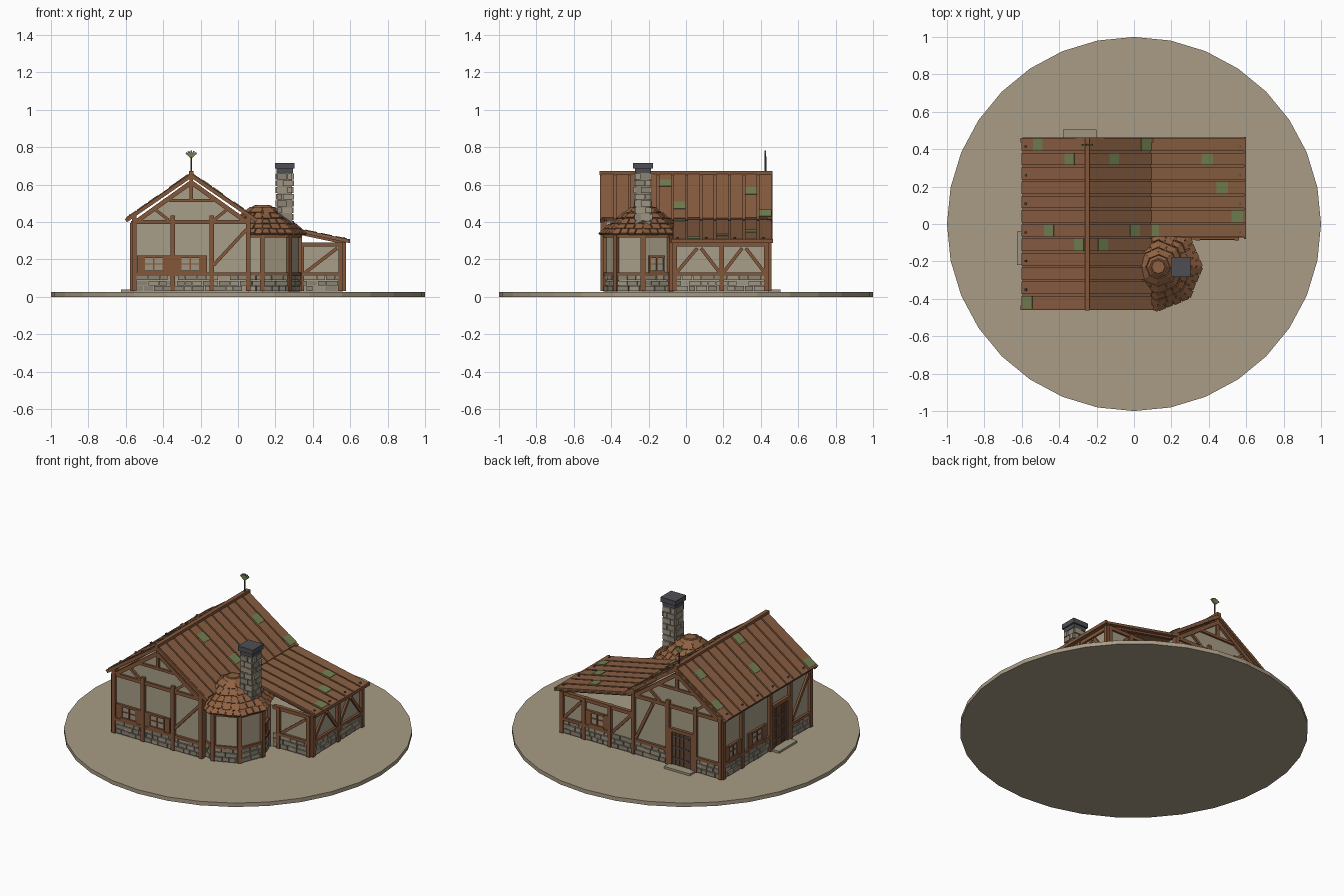
import bpy, bmesh, math, random
from mathutils import Matrix, Vector

random.seed(4)
if "Cube" in bpy.data.objects:
    bpy.data.objects.remove(bpy.data.objects["Cube"])

COLOURS = {"earth": "A89C85", "plaster": "A99F88", "timber": "85573A", "roof_wood": "8A5F43",
           "shingle": "8F6142", "moss": "748052", "stone": "8C8576", "pale_stone": "9F9683",
           "iron": "4E4F54", "door_wood": "654633"}
MATS = {}
for label, code in COLOURS.items():
    rgb = [((int(code[i:i + 2], 16) / 255 + 0.055) / 1.055) ** 2.4 for i in (0, 2, 4)]
    m = bpy.data.materials.new(label)
    m.use_nodes = True
    m.diffuse_color = (*rgb, 1)
    m.node_tree.nodes["Principled BSDF"].inputs["Base Color"].default_value = (*rgb, 1)
    MATS[label] = m


class Part:
    """One object gathered from several solids, with one or more colours."""
    def __init__(self, name, *mats):
        self.name, self.mats, self.bm = name, mats, bmesh.new()

    def box(self, size, matrix, mat=0):
        vs = bmesh.ops.create_cube(self.bm, size=1, matrix=matrix @ Matrix.Diagonal((*size, 1)))["verts"]
        for f in {f for v in vs for f in v.link_faces}:
            f.material_index = mat

    def block(self, lo, hi, mat=0):
        lo, hi = Vector(lo), Vector(hi)
        self.box(hi - lo, Matrix.Translation((lo + hi) / 2), mat)

    def drum(self, sides, r1, r2, z1, z2, x=0, y=0, turn=0):
        mx = Matrix.Translation((x, y, (z1 + z2) / 2)) @ Matrix.Rotation(turn, 4, 'Z')
        bmesh.ops.create_cone(self.bm, cap_ends=True, segments=sides, radius1=r1, radius2=r2,
                              depth=z2 - z1, matrix=mx)

    def prism(self, outline, y0, y1):
        f = self.bm.faces.new([self.bm.verts.new((x, y0, z)) for x, z in outline])
        ext = bmesh.ops.extrude_face_region(self.bm, geom=[f])["geom"]
        bmesh.ops.translate(self.bm, vec=(0, y1 - y0, 0), verts=[v for v in ext if isinstance(v, bmesh.types.BMVert)])

    def done(self):
        bmesh.ops.recalc_face_normals(self.bm, faces=self.bm.faces)
        mesh = bpy.data.meshes.new(self.name)
        self.bm.to_mesh(mesh)
        self.bm.free()
        for label in self.mats:
            mesh.materials.append(MATS[label])
        bpy.context.collection.objects.link(bpy.data.objects.new(self.name, mesh))


def facing(x, y, angle):
    """Wall frame: local x runs along the wall, local -y points outward."""
    return Matrix.Translation((x, y, 0)) @ Matrix.Rotation(angle, 4, 'Z')


def beam(part, frame, a, b, w=0.022, d=0.024, mat=0, out=0.0):
    """Straight timber between two (along, height) points on a wall."""
    dx, dz = b[0] - a[0], b[1] - a[1]
    mx = (frame @ Matrix.Translation(((a[0] + b[0]) / 2, -out, (a[1] + b[1]) / 2))
          @ Matrix.Rotation(-math.atan2(dz, dx), 4, 'Y'))
    part.box((math.hypot(dx, dz), d, w), mx, mat)


def stones(part, frame, u0, u1, z0=0.03, rows=3, h=0.029):
    """Uneven courses of stone along a wall foot."""
    for r in range(rows):
        u = u0
        while u < u1 - 0.005:
            w = min(random.uniform(0.035, 0.075), u1 - u)
            z = z0 + (r + 0.5) * h
            beam(part, frame, (u + 0.002, z), (u + w - 0.002, z), h - 0.004,
                 random.uniform(0.014, 0.026), random.choice((0, 0, 1)))
            u += w


def window(part, frame, u, w=0.1, z0=0.135, z1=0.215, shutters=True):
    """Frame, pane, glazing bars and shutters; colours are timber, pane, door wood."""
    zm = (z0 + z1) / 2
    beam(part, frame, (u - w / 2, zm), (u + w / 2, zm), z1 - z0, 0.012, 1)
    for z in (z0, z1):
        beam(part, frame, (u - w / 2 - 0.006, z), (u + w / 2 + 0.006, z), 0.012, 0.03)
    for s in (-0.5, 0, 0.5):
        beam(part, frame, (u + s * w, z0), (u + s * w, z1), 0.008, 0.024)
    beam(part, frame, (u - w / 2, zm), (u + w / 2, zm), 0.006, 0.02)
    if shutters:
        for s in (-1, 1):
            c = u + s * (w / 2 + 0.022)
            beam(part, frame, (c - 0.018, zm), (c + 0.018, zm), z1 - z0 + 0.01, 0.022)


FRONT, BACK = facing(0, -0.44, 0), facing(0, 0.44, math.pi)       # back runs along -x
LEFT, RIGHT = facing(-0.56, 0, -math.pi / 2), facing(0.56, 0, math.pi / 2)  # left runs along -y
WING = facing(0, -0.07, 0)
TX, TY, TR = 0.13, -0.23, 0.2
APO, SIDE = TR * math.cos(math.pi / 8), TR * math.sin(math.pi / 8)
TURRET = [facing(TX + APO * math.cos(a), TY + APO * math.sin(a), a + math.pi / 2)
          for a in [math.radians(22.5 + 45 * k) for k in (-3, -2, -1, 0)]]

# Ground and walls
p = Part("ground_disc", "earth")
p.drum(32, 1, 1, 0, 0.025)
p.done()
p = Part("main_walls", "plaster")
p.prism([(-0.56, 0.025), (0.06, 0.025), (0.06, 0.4), (0.02, 0.41), (-0.25, 0.61), (-0.52, 0.41), (-0.56, 0.4)], -0.44, 0.44)
p.done()
p = Part("wing_walls", "plaster")
p.block((0.05, -0.07, 0.025), (0.56, 0.44, 0.285))
p.done()
p = Part("turret_walls", "plaster")
p.drum(8, TR, TR, 0.025, 0.34, TX, TY)
p.done()

# Stone footing
p = Part("stone_footing", "stone", "pale_stone")
for frame, u0, u1 in ((FRONT, -0.55, 0.05), (BACK, -0.55, 0.2), (BACK, 0.37, 0.55), (LEFT, -0.43, 0.05),
                      (LEFT, 0.21, 0.43), (RIGHT, -0.06, 0.43), (WING, 0.3, 0.55)):
    stones(p, frame, u0, u1)
for frame in TURRET:
    stones(p, frame, -SIDE, SIDE)
p.done()

# Timber frame: posts and rails for each wall
p = Part("timber_frame", "timber")
for frame, u0, u1, top, posts, over in (
        (FRONT, -0.56, 0.06, 0.4, (-0.555, -0.35, -0.14, 0.055), 0.035),
        (BACK, -0.06, 0.56, 0.4, (-0.055, 0.19, 0.38, 0.555), 0.035),
        (BACK, -0.56, -0.06, 0.28, (-0.555, -0.4, -0.22), 0.01),
        (LEFT, -0.44, 0.44, 0.395, (-0.435, -0.25, 0.03, 0.23, 0.435), 0),
        (RIGHT, -0.07, 0.44, 0.28, (-0.06, 0.19, 0.43), 0.01),
        (WING, 0.3, 0.56, 0.28, (0.34, 0.55), 0.01)):
    beam(p, frame, (u0, top), (u1, top))
    for a, b in zip(posts, posts[1:]):
        if (frame, a) not in ((BACK, 0.19), (LEFT, 0.03)):
            beam(p, frame, (a, 0.12), (b, 0.12), 0.018, 0.03)
    for u in posts:
        beam(p, frame, (u, 0.03), (u, top + over), 0.024, 0.034)
# Braces
for frame, a, b in ((FRONT, (-0.13, 0.17), (0.045, 0.36)), (WING, (0.36, 0.13), (0.53, 0.26)),
                    (BACK, (-0.2, 0.13), (-0.07, 0.27)), (BACK, (-0.54, 0.13), (-0.42, 0.26)),
                    (BACK, (-0.04, 0.13), (0.08, 0.38)), (LEFT, (0.25, 0.14), (0.42, 0.37)),
                    (RIGHT, (-0.05, 0.13), (0.06, 0.26)), (RIGHT, (0.08, 0.26), (0.18, 0.13)),
                    (RIGHT, (0.2, 0.13), (0.3, 0.26)), (RIGHT, (0.32, 0.26), (0.42, 0.13))):
    beam(p, frame, a, b, 0.018)
# Gable trusses
for frame, c in ((FRONT, -0.25), (BACK, 0.25)):
    for s in (-1, 1):
        beam(p, frame, (c + s * 0.29, 0.405), (c, 0.612), 0.024, 0.03)
        beam(p, frame, (c + s * 0.12, 0.41), (c + s * 0.19, 0.465), 0.016)
        beam(p, frame, (c + s * 0.35, 0.407), (c, 0.648), 0.02, 0.024, out=0.008)
    beam(p, frame, (c - 0.12, 0.515), (c + 0.12, 0.515), 0.016)
    beam(p, frame, (c, 0.515), (c, 0.66), 0.02)
# Turret timbers
for k in (-4, -3, -2, -1, 0, 1):
    a = math.radians(45 * k)
    p.box((0.026, 0.026, 0.31), facing(TX + TR * math.cos(a), TY + TR * math.sin(a), a) @ Matrix.Translation((0, 0, 0.185)))
for frame in TURRET:
    for z in (0.12, 0.325):
        beam(p, frame, (-SIDE, z), (SIDE, z), 0.018)
p.done()

# Windows
p = Part("windows", "timber", "pale_stone")
for frame, u, w in ((FRONT, -0.45, 0.1), (FRONT, -0.255, 0.1), (LEFT, -0.1, 0.1), (LEFT, -0.34, 0.08),
                    (BACK, -0.31, 0.09)):
    window(p, frame, u, w)
window(p, TURRET[3], 0, 0.08, shutters=False)
p.done()

# Doors with boards, straps and steps
p = Part("doors", "door_wood", "timber", "iron")
for frame, c, top in ((BACK, 0.285, 0.255), (LEFT, 0.13, 0.3)):
    for k in range(5):
        u = c + (k - 2) * 0.027
        beam(p, frame, (u, 0.03), (u, top), 0.024, 0.02)
    for s in (-1, 1):
        beam(p, frame, (c + s * 0.075, 0.03), (c + s * 0.075, top), 0.02, 0.034, 1)
    beam(p, frame, (c - 0.085, top), (c + 0.085, top), 0.022, 0.036, 1)
    for z in (0.08, 0.15, 0.22):
        beam(p, frame, (c - 0.06, z), (c + 0.05, z), 0.01, 0.026, 2)
p.done()
p = Part("door_steps", "pale_stone")
p.block((-0.38, 0.44, 0.02), (-0.2, 0.505, 0.038))
p.block((-0.625, -0.22, 0.02), (-0.56, -0.04, 0.038))
p.done()


# Board roofs with moss plates and studs
def roof(name, ridge, eave, columns, mossy, studs=True):
    part = Part(name, "roof_wood", "moss", "iron")
    (x0, z0), (x1, z1) = ridge, eave
    span, mid = math.hypot(x1 - x0, z1 - z0), ((x0 + x1) / 2, (z0 + z1) / 2)
    tilt = -math.atan2(z1 - z0, x1 - x0)
    if x1 < x0:
        tilt += math.pi
    base = Matrix.Translation((mid[0], 0, mid[1])) @ Matrix.Rotation(tilt, 4, 'Y')
    ys = [0.424 - 0.0765 * k for k in range(columns)]
    lo, hi = ys[-1] - 0.038, ys[0] + 0.038
    part.box((span, hi - lo, 0.008), base @ Matrix.Translation((0, (lo + hi) / 2, -0.008)))
    for y in ys:
        part.box((span, 0.066, 0.012), base @ Matrix.Translation((0, y, random.uniform(-0.001, 0.001))))
    for x, k in mossy:
        part.box((0.062, 0.066, 0.004), base @ Matrix.Translation(((x - mid[0]) / math.cos(tilt), ys[k], 0.008)), 1)
    if studs:
        e = math.copysign(span / 2 - 0.03, x1 - x0)
        for k in range(0, columns, 2):
            part.box((0.008, 0.012, 0.01), base @ Matrix.Translation((e, ys[k] - 0.01, 0.008)), 2)
    part.done()


roof("roof_right_hand", (-0.25, 0.658), (-0.598, 0.413), 12, [(-0.51, 0), (-0.34, 1), (-0.45, 6), (-0.29, 7), (-0.565, 11)])
roof("roof_left_hand", (-0.25, 0.658), (0.093, 0.418), 12, [(-0.11, 1), (0.06, 0), (0.0, 6), (-0.17, 7)], False)
roof("wing_roof", (0.06, 0.413), (0.595, 0.3), 7, [(0.39, 1), (0.47, 3), (0.55, 5), (0.1, 6)])
p = Part("roof_trim", "timber")
p.block((-0.263, -0.462, 0.652), (-0.237, 0.462, 0.672))
p.block((0.588, -0.08, 0.288), (0.6, 0.464, 0.308))
for y in (-0.05, 0.19, 0.43):
    p.box((0.5, 0.02, 0.016), Matrix.Translation((0.33, y, 0.34)) @ Matrix.Rotation(0.208, 4, 'Y'))
p.done()

# Turret roof in shingled tiers
p = Part("turret_roof", "shingle")
tiers = ((0.232, 0.335), (0.205, 0.36), (0.17, 0.388), (0.132, 0.418), (0.092, 0.448))
for r, z in tiers:
    p.drum(8, r, r - 0.045, z, z + 0.04, TX, TY)
    for k in range(8):
        a = math.radians(22.5 + 45 * k)
        ap, half = r * math.cos(math.pi / 8), r * math.sin(math.pi / 8)
        n = max(1, round(half / 0.025))
        for i in range(n):
            mx = (facing(TX, TY, a) @ Matrix.Translation((ap - 0.012, half * ((2 * i + 1) / n - 1), z + 0.014))
                  @ Matrix.Rotation(0.7, 4, 'Y'))
            p.box((random.uniform(0.032, 0.046), 1.75 * half / n, 0.012), mx)
p.drum(8, 0.058, 0.035, 0.475, 0.492, TX, TY)
p.done()

# Chimney
p = Part("chimney", "stone", "pale_stone", "iron")
cx, cy = 0.25, -0.23
p.block((cx - 0.038, cy - 0.038, 0.3), (cx + 0.038, cy + 0.038, 0.67))
for row in range(9):
    z = 0.355 + row * 0.036
    for k in range(4):
        frame = facing(cx, cy, k * math.pi / 2) @ Matrix.Translation((0, -0.036, 0))
        cut = 0.012 * (-1) ** (row + k)
        for a, b in ((-0.04, cut - 0.002), (cut + 0.002, 0.04)):
            beam(p, frame, (a, z), (b, z), 0.031, random.uniform(0.014, 0.028), random.choice((0, 1)))
p.block((cx - 0.044, cy - 0.044, 0.662), (cx + 0.044, cy + 0.044, 0.69), 2)
p.block((cx - 0.053, cy - 0.053, 0.686), (cx + 0.053, cy + 0.053, 0.716), 2)
p.done()

# Weather vane
p = Part("weather_vane", "iron", "moss")
p.drum(8, 0.005, 0.004, 0.66, 0.755, -0.25, 0.425)
for k in range(-2, 3):
    mx = Matrix.Translation((-0.25, 0.425, 0.745)) @ Matrix.Rotation(k * 0.42, 4, 'Y')
    p.box((0.01, 0.008, 0.034), mx @ Matrix.Translation((0, 0, 0.02)), 1)
p.done()
